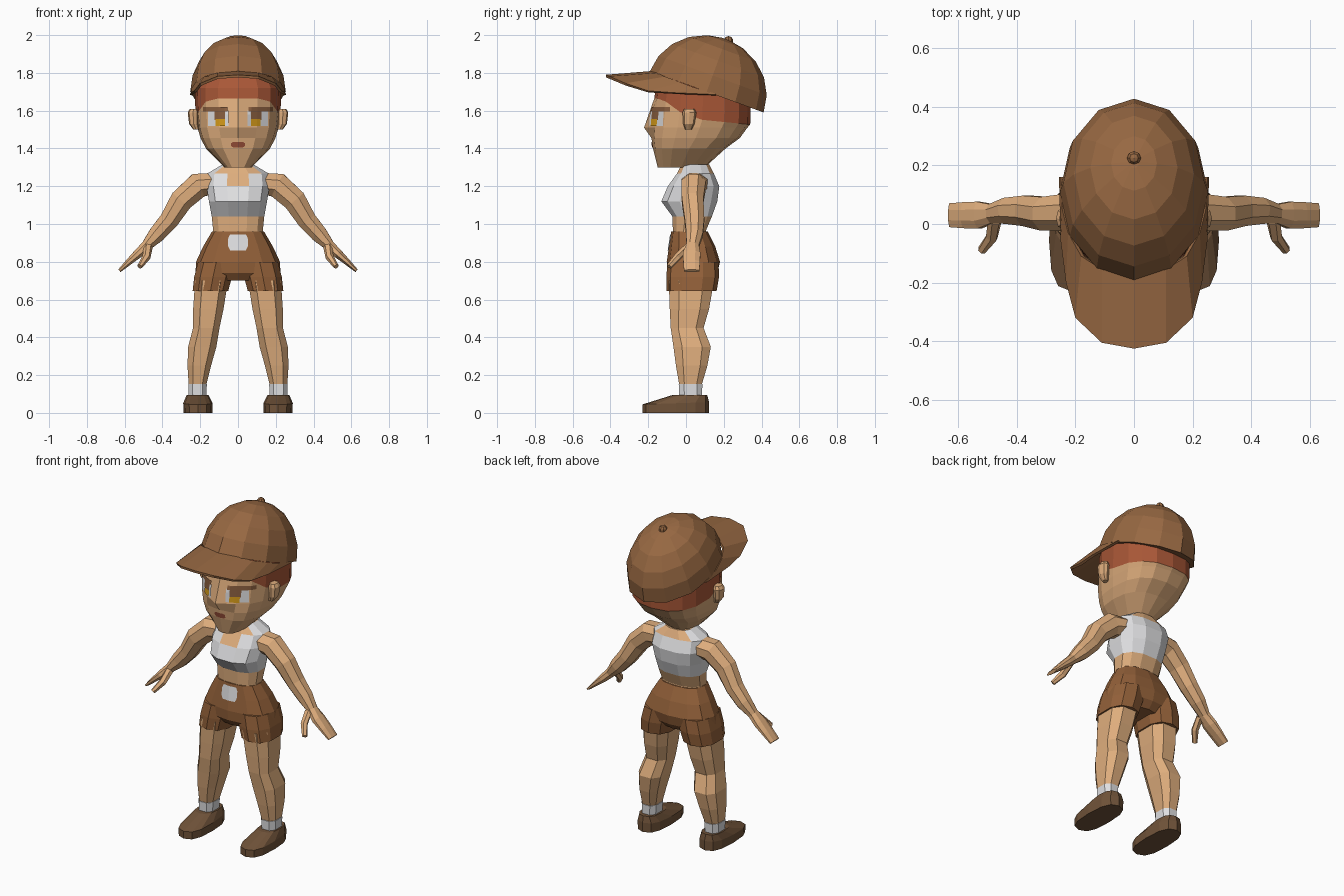
import bpy, bmesh, math
from mathutils import Vector, Matrix
from mathutils.bvhtree import BVHTree

if "Cube" in bpy.data.objects:
    bpy.data.objects.remove(bpy.data.objects["Cube"])


def material(name, r, g, b):
    m = bpy.data.materials.new(name)
    m.diffuse_color = [(c / 255) ** 2.2 for c in (r, g, b)] + [1]
    m.use_nodes = True
    m.node_tree.nodes["Principled BSDF"].inputs["Base Color"].default_value = m.diffuse_color
    return m


SKIN = material("skin", 222, 172, 124)
CAP = material("cap brown", 150, 104, 68)
SHORTS = material("shorts brown", 146, 97, 60)
HAIR = material("red hair", 168, 88, 58)
WHITE = material("white cloth", 222, 222, 224)
SHOE = material("shoe brown", 112, 84, 60)
AMBER = material("amber iris", 216, 156, 32)
MOUTH = material("lip red", 148, 78, 58)
BROW = material("brow brown", 138, 96, 66)


def finish(name, bm, mats, mirror=False, normals=True):
    if normals:
        bmesh.ops.recalc_face_normals(bm, faces=bm.faces)
    me = bpy.data.meshes.new(name)
    bm.to_mesh(me)
    for m in mats:
        me.materials.append(m)
    ob = bpy.data.objects.new(name, me)
    bpy.context.collection.objects.link(ob)
    if mirror:
        ob.modifiers.new("mirror", 'MIRROR')
    return ob


def ring(z, cx, hw, yf, yb, n=12, e=0.8, off=0.0):
    """Horizontal rounded section; the first point faces the front."""
    pts, cy = [], (yf + yb) / 2
    for i in range(n):
        a = 2 * math.pi * (i + off) / n
        s, c = math.sin(a), math.cos(a)
        pts.append(Vector((cx + hw * math.copysign(abs(s) ** e, s),
                           cy - (yb - yf) / 2 * math.copysign(abs(c) ** e, c), z)))
    return pts


def loft(name, rings, mats, rule=None, mirror=False):
    """Skin a list of sections; rule(row, face centre) picks the material slot."""
    bm = bmesh.new()
    vs = [[bm.verts.new(p) for p in r] for r in rings]
    n = len(vs[0])
    for k in range(len(vs) - 1):
        for i in range(n):
            j = (i + 1) % n
            f = bm.faces.new((vs[k][i], vs[k][j], vs[k + 1][j], vs[k + 1][i]))
            if rule:
                f.material_index = rule(k, f.calc_center_median())
    bm.faces.new(vs[0])
    top = bm.faces.new(vs[-1])
    if rule:
        top.material_index = rule(len(vs) - 2, top.calc_center_median())
    bm.normal_update()
    return finish(name, bm, mats, mirror)


def tube(name, path, n, mat):
    """Limb along a path of (x, y, z, half depth, half thickness)."""
    rings = []
    for i, (x, y, z, ry, rt) in enumerate(path):
        a, b = path[max(i - 1, 0)], path[min(i + 1, len(path) - 1)]
        d = (Vector(b[:3]) - Vector(a[:3])).normalized()
        v = d.cross(Vector((0, 1, 0))).normalized()
        u = v.cross(d)
        rings.append([Vector((x, y, z)) + u * ry * math.cos(t) + v * rt * math.sin(t)
                      for t in (2 * math.pi * (k + .5) / n for k in range(n))])
    return loft(name, rings, [mat], mirror=True)


def decal(name, target, x0, x1, z0, z1, mat, lift, mirror=False, cut=0.0):
    """Thin painted patch laid on the front of a part."""
    bm = bmesh.new()
    bm.from_mesh(target.data)
    tree = BVHTree.FromBMesh(bm)
    bm.free()
    bm, N, M, grid = bmesh.new(), 8, 4, []
    for j in range(M + 1):
        row = []
        for i in range(N + 1):
            s = 1 - cut if j in (0, M) else 1
            x = (x0 + x1) / 2 + (i / N - .5) * (x1 - x0) * s
            z = z0 + (z1 - z0) * j / M
            hit = tree.ray_cast(Vector((x, -2, z)), Vector((0, 1, 0)))[0]
            row.append(bm.verts.new((x, hit.y - lift, z)))
        grid.append(row)
    for j in range(M):
        for i in range(N):
            bm.faces.new((grid[j][i], grid[j][i + 1], grid[j + 1][i + 1], grid[j + 1][i]))
    finish(name, bm, [mat], mirror, normals=False)


# Head with a painted hairline and a pulled-out nose
head_rings = [ring(*r, n=16) for r in (
    (1.30, 0, .07, -.15, .10), (1.40, 0, .17, -.175, .21), (1.455, 0, .198, -.183, .285),
    (1.51, 0, .215, -.18, .325), (1.58, 0, .225, -.168, .34), (1.72, 0, .228, -.16, .345),
    (1.82, 0, .18, -.10, .27))]
head_rings[3][0].y = -.222
for p in head_rings[4]:
    p.z = 1.555 + .11 * min(1, max(0, (.02 - p.y) / .15)) - .1 * max(0, p.y - .05)
head = loft("head", head_rings, [SKIN, HAIR], lambda k, c: int(k >= 4))

# Face details
decal("eye_white", head, .05, .16, 1.52, 1.60, WHITE, .002, True)
decal("pupil", head, .07, .125, 1.55, 1.60, BROW, .004, True)
decal("iris", head, .07, .12, 1.52, 1.555, AMBER, .006, True)
decal("eyebrow", head, .055, .185, 1.595, 1.62, BROW, .004, True)
decal("mouth", head, -.036, .036, 1.405, 1.435, MOUTH, .004, cut=.3)
loft("ear", [ring(*r, n=8) for r in (
    (1.50, .222, .015, -.005, .03), (1.53, .235, .024, -.015, .045),
    (1.59, .238, .028, -.018, .055), (1.61, .235, .02, -.01, .045))], [SKIN], mirror=True)

# Cap dome, tilted back
tilt = Matrix.Translation((0, .11, 1.70)) @ Matrix.Rotation(math.radians(-20), 4, 'X')
dome = []
for k in range(6):
    t = math.radians((0, 18, 36, 54, 72, 86)[k])
    dome.append([tilt @ Vector((.253 * math.cos(t) * math.sin(a), -.32 * math.cos(t) * math.cos(a),
                                .297 * math.sin(t)))
                 for a in (2 * math.pi * i / 12 for i in range(12))])
loft("cap_dome", dome, [CAP])
bm = bmesh.new()
bmesh.ops.create_uvsphere(bm, u_segments=8, v_segments=5, radius=.025,
                          matrix=Matrix.Translation((0, .225, 1.97)))
finish("cap_button", bm, [CAP])

# Arched cap brim: inner edge on the dome, outer edge forward
inner = [(0, -.18, 1.81), (.11, -.155, 1.80), (.18, -.11, 1.78),
         (.225, -.03, 1.75), (.245, .05, 1.72), (.25, .16, 1.69)]
outer = [(0, -.425, 1.79), (.11, -.405, 1.782), (.20, -.32, 1.745),
         (.232, -.20, 1.705), (.25, -.06, 1.695), (.256, .16, 1.685)]
bm = bmesh.new()
edges = [[bm.verts.new(p) for p in row] for row in (inner, outer)]
for i in range(5):
    bm.faces.new((edges[1][i], edges[1][i + 1], edges[0][i + 1], edges[0][i]))
brim = finish("cap_brim", bm, [CAP], True, normals=False)
sol = brim.modifiers.new("thickness", 'SOLIDIFY')
sol.thickness = .014

# Neck and torso with cropped top
loft("neck", [ring(*r, n=8) for r in ((1.22, 0, .085, -.04, .12), (1.28, 0, .07, -.02, .11),
                                      (1.38, 0, .065, -.01, .11))], [SKIN])


def top_rule(k, c):
    if k < 2:
        return 0
    if k == 4:
        return 0 if c.y < 0 and abs(c.x) < .06 else 1
    if k == 5:
        return int(abs(c.x) > .09)
    return 1


loft("torso", [ring(*r, off=.5) for r in (
    (.92, 0, .14, -.07, .115), (.965, 0, .135, -.072, .108), (1.04, 0, .143, -.075, .14),
    (1.12, 0, .158, -.135, .17), (1.20, 0, .172, -.10, .18), (1.268, 0, .165, -.05, .15),
    (1.315, 0, .085, -.025, .125))], [SKIN, WHITE], top_rule)

# Arms, flat hands and thumbs
tube("arm_and_hand", [
    (.13, .045, 1.215, .075, .06), (.21, .04, 1.205, .07, .072), (.30, .035, 1.125, .062, .066),
    (.365, .045, 1.02, .056, .055), (.43, .045, .945, .048, .048), (.485, .035, .885, .036, .03),
    (.53, .03, .842, .05, .026), (.58, .03, .797, .048, .018), (.628, .03, .752, .044, .010)], 8, SKIN)
tube("thumb", [(.475, .01, .88, .02, .024), (.485, -.045, .825, .02, .022),
               (.52, -.09, .775, .016, .014)], 6, SKIN)

# Shorts: hips plus trouser legs, and the belt patch
hips = loft("shorts_hips", [ring(*r) for r in (
    (.70, 0, .10, -.07, .13), (.74, 0, .225, -.098, .165), (.80, 0, .222, -.102, .18),
    (.88, 0, .185, -.09, .155), (.96, 0, .138, -.078, .115))], [SHORTS])
decal("belt_patch", hips, -.052, .052, .86, .945, WHITE, .004, cut=.2)
loft("shorts_leg", [ring(*r, n=10) for r in (
    (.645, .146, .098, -.102, .162), (.72, .132, .104, -.104, .175),
    (.80, .115, .10, -.098, .172))], [SHORTS], mirror=True)

# Legs with socks
loft("leg", [ring(*r, n=8, off=.5, e=.7) for r in (
    (.06, .215, .048, -.04, .088), (.152, .214, .052, -.042, .09), (.153, .214, .050, -.04, .088),
    (.25, .205, .066, -.058, .118), (.35, .189, .079, -.072, .137), (.45, .168, .074, -.086, .098),
    (.55, .157, .085, -.092, .128), (.70, .14, .092, -.098, .155))],
    [SKIN, WHITE], lambda k, c: int(k < 2), mirror=True)

# Shoes: toe lower than the ankle
shoe = [ring(*r, n=12, e=.75) for r in (
    (0, .212, .076, -.23, .122), (.045, .212, .078, -.23, .122), (.095, .214, .058, -.07, .112))]
for p in shoe[1]:
    p.z += .012 * (p.y + .23) / .35
loft("shoe", shoe, [SHOE], mirror=True)
